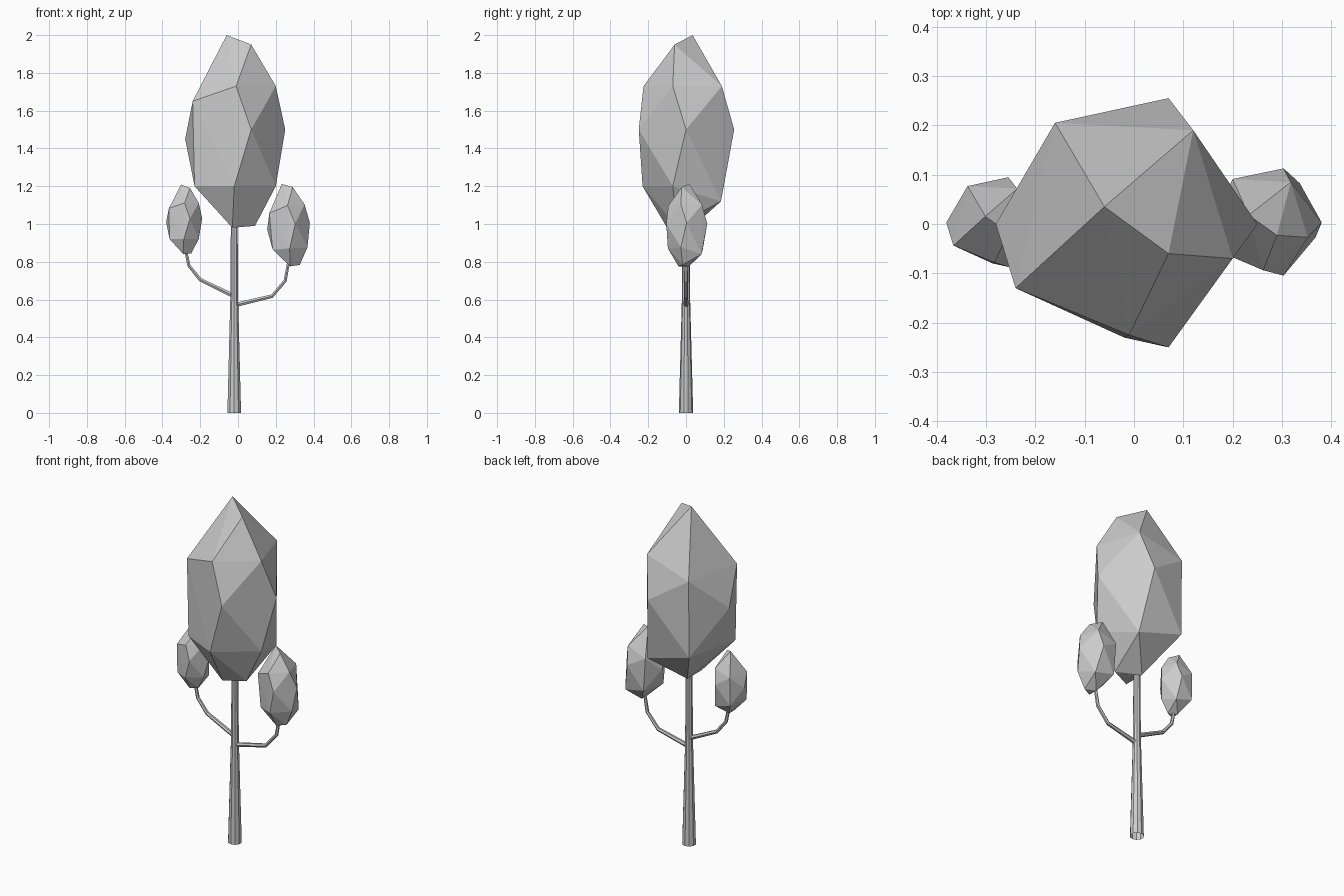
import bpy, bmesh, math
from mathutils import Vector, Matrix

cube = bpy.data.objects.get("Cube")
if cube:
    bpy.data.objects.remove(cube, do_unlink=True)

grey = bpy.data.materials.new("light_grey")
grey.use_nodes = True
colour = (0.6, 0.6, 0.6, 1)
grey.diffuse_color = colour
grey.node_tree.nodes["Principled BSDF"].inputs["Base Color"].default_value = colour


def add_object(name, bm):
    bmesh.ops.recalc_face_normals(bm, faces=bm.faces)
    mesh = bpy.data.meshes.new(name)
    bm.to_mesh(mesh)
    bm.free()
    mesh.materials.append(grey)
    obj = bpy.data.objects.new(name, mesh)
    bpy.context.collection.objects.link(obj)
    return obj


# Faceted crown: corner points listed from the tip down
CROWN = [
    (-.06, .035, 2), (.07, -.06, 1.95),
    (.2, -.07, 1.73), (-.01, -.225, 1.73), (.12, .19, 1.73),
    (-.24, -.13, 1.65), (-.16, .205, 1.65),
    (.07, -.25, 1.5), (.25, 0, 1.5), (.07, .255, 1.5), (-.28, 0, 1.45),
    (-.02, -.23, 1.2), (.2, -.07, 1.2), (-.23, -.13, 1.2), (-.16, .2, 1.2),
    (.12, .185, 1.12), (-.03, -.1, .98), (.09, -.05, .99), (-.03, .03, .98),
]
CENTRE = Vector((-.015, 0, 1.49))


def crown(name, centre, scale, tilt=0):
    bm = bmesh.new()
    turn = Matrix.Rotation(math.radians(tilt), 3, 'Y')
    for p in CROWN:
        bm.verts.new(Vector(centre) + turn @ (Vector(p) - CENTRE) * scale)
    bmesh.ops.convex_hull(bm, input=bm.verts)
    return add_object(name, bm)


def tube(name, path, radii, sides):
    """Sweep a ring of vertices along a path lying in the XZ plane."""
    bm = bmesh.new()
    pts = [Vector((x, 0, z)) for x, z in path]
    rings = []
    for i, (p, r) in enumerate(zip(pts, radii)):
        along = (pts[min(i + 1, len(pts) - 1)] - pts[max(i - 1, 0)]).normalized()
        side = Vector((0, 1, 0))
        up = along.cross(side)
        angles = [math.tau * k / sides for k in range(sides)]
        rings.append([bm.verts.new(p + r * (math.cos(a) * side + math.sin(a) * up))
                      for a in angles])
    for low, high in zip(rings, rings[1:]):
        for k in range(sides):
            n = (k + 1) % sides
            bm.faces.new((low[k], low[n], high[n], high[k]))
    return add_object(name, bm)


# Foliage
crown("main_crown", CENTRE, 1)
crown("right_small_crown", (-.285, .003, 1.025), .36)
crown("left_small_crown", (.267, .003, .995), .43, -4)

# Trunk and branches
tube("trunk", [(-.02, 0), (-.02, .6), (-.02, 1.1)], [.038, .022, .018], 10)
tube("left_branch", [(-.02, .57), (.18, .618), (.25, .7), (.275, .84)],
     [.013, .011, .01, .008], 6)
tube("right_branch", [(-.02, .618), (-.2, .705), (-.26, .78), (-.285, .9)],
     [.013, .011, .01, .008], 6)
